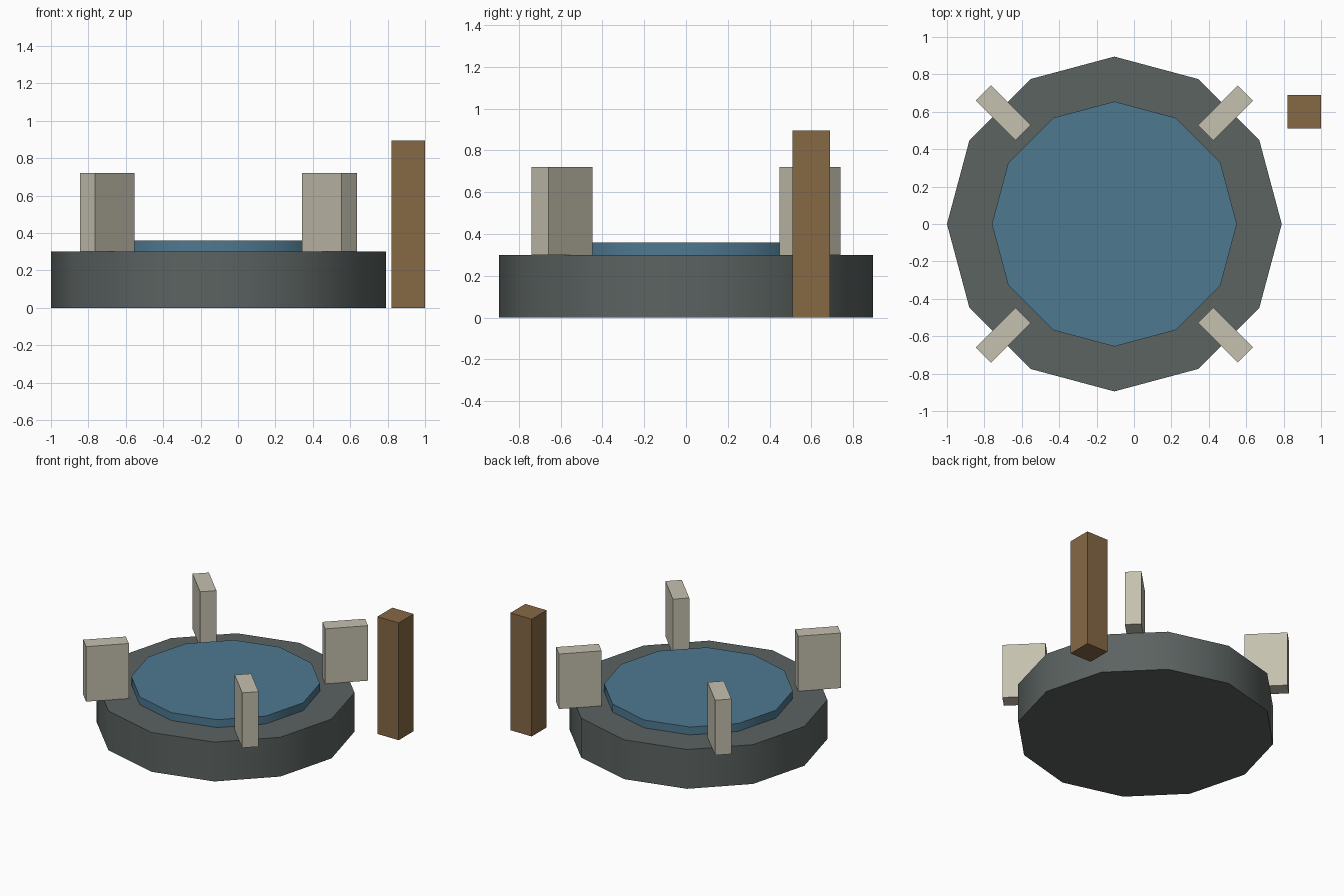
import bpy
import math

if "Cube" in bpy.data.objects:
    bpy.data.objects.remove(bpy.data.objects["Cube"])

CX = -0.105  # centre of the round basin


def material(name, rgb):
    mat = bpy.data.materials.new(name)
    mat.diffuse_color = (*rgb, 1)
    mat.use_nodes = True
    mat.node_tree.nodes["Principled BSDF"].inputs["Base Color"].default_value = mat.diffuse_color
    return mat


def disc(name, radius, z0, z1, mat):
    # twelve-sided drum with a corner on the x axis and soft-shaded sides
    bpy.ops.mesh.primitive_cylinder_add(vertices=12, radius=radius, depth=z1 - z0,
                                        location=(CX, 0, (z0 + z1) / 2))
    obj = bpy.context.object
    obj.name = name
    obj.data.materials.append(mat)
    bpy.ops.object.shade_smooth_by_angle(angle=math.radians(40))


def block(name, size, centre, mat, turn=0):
    bpy.ops.mesh.primitive_cube_add(size=1, location=centre, rotation=(0, 0, turn))
    obj = bpy.context.object
    obj.name = name
    obj.scale = size
    bpy.ops.object.transform_apply(location=False, rotation=False, scale=True)
    obj.data.materials.append(mat)


stone = material("dark_stone", (0.105, 0.125, 0.12))
water = material("water_blue", (0.075, 0.19, 0.28))
pale = material("pale_stone", (0.56, 0.53, 0.43))
wood = material("wood_brown", (0.24, 0.14, 0.06))

# Basin and raised water surface
disc("basin", 0.895, 0, 0.30, stone)
disc("water", 0.655, 0.28, 0.36, water)

# Four upright slabs set radially on the rim
for i in range(4):
    a = math.radians(45 + 90 * i)
    block(f"rim_slab_{i + 1}", (0.30, 0.115, 0.42),
          (CX + 0.84 * math.cos(a), 0.84 * math.sin(a), 0.51), pale, a)

# Separate wooden post
block("post", (0.18, 0.18, 0.895), (0.91, 0.60, 0.4475), wood)
